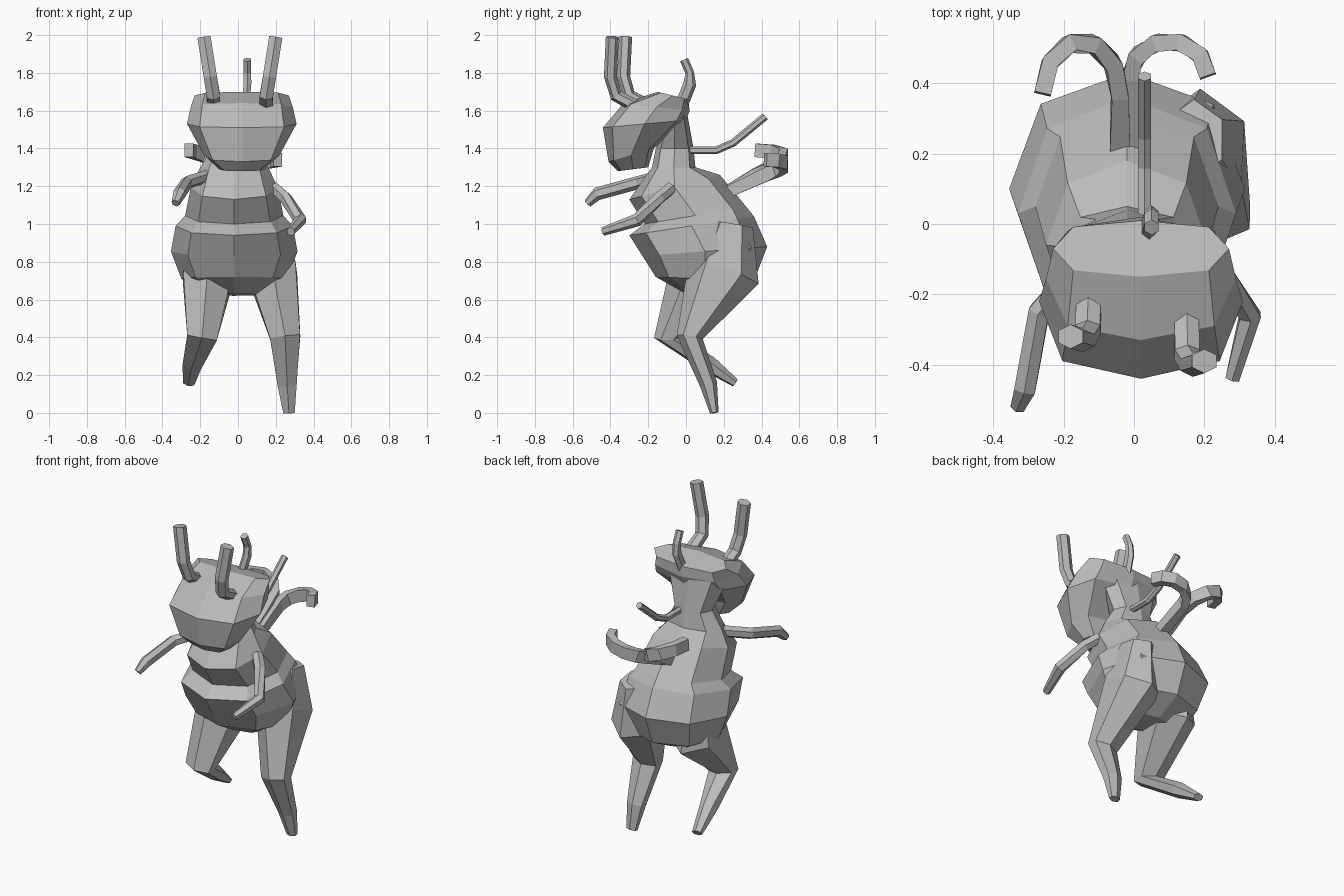
import bpy, bmesh, math
from mathutils import Vector

cube = bpy.data.objects.get("Cube")
if cube:
    bpy.data.objects.remove(cube)

colour = (.5, .5, .5, 1)
grey = bpy.data.materials.new("plain_grey")
grey.use_nodes = True
grey.diffuse_color = colour
grey.node_tree.nodes["Principled BSDF"].inputs["Base Color"].default_value = colour


def skin(name, loops):
    """Bridge equal loops of points into one closed, flat-shaded object."""
    bm = bmesh.new()
    rings = [[bm.verts.new(point) for point in loop] for loop in loops]
    for low, high in zip(rings, rings[1:]):
        for i in range(len(low)):
            bm.faces.new((low[i - 1], low[i], high[i], high[i - 1]))
    bm.faces.new(rings[0])
    bm.faces.new(rings[-1])
    bmesh.ops.recalc_face_normals(bm, faces=bm.faces)
    mesh = bpy.data.meshes.new(name)
    bm.to_mesh(mesh)
    bm.free()
    mesh.materials.append(grey)
    bpy.context.collection.objects.link(bpy.data.objects.new(name, mesh))


def section(sides, shift):
    """Unit directions round a section, turned by a share of one side."""
    angles = [math.tau * (i + shift) / sides for i in range(sides)]
    return [(math.cos(angle), math.sin(angle)) for angle in angles]


def stack(name, middle, power, rings):
    """Join tilted rings: half width, then front and back as (y, z).

    A power under one makes the rings boxier."""
    def squared(value):
        return math.copysign(abs(round(value, 5)) ** power, value)

    loops = []
    for half_width, front, back in rings:
        front, back = Vector((middle, *front)), Vector((middle, *back))
        sideways = Vector((half_width, 0, 0))
        loops.append([front.lerp(back, (squared(v) + 1) / 2) + sideways * squared(u)
                      for u, v in section(8, 0)])
    skin(name, loops)


def tube(name, points, sizes, up, sides=6):
    """Sweep a section along a path; the last (wide, deep) size repeats."""
    points = [Vector(point) for point in points]
    last = len(points) - 1
    loops = []
    for k, point in enumerate(points):
        along = points[min(k + 1, last)] - points[max(k - 1, 0)]
        across = along.cross(up).normalized()
        over = across.cross(along).normalized()
        wide, deep = sizes[min(k, len(sizes) - 1)]
        grow = 1 / math.cos(math.pi / sides)
        loops.append([point + across * u * wide * grow + over * v * deep * grow
                      for u, v in section(sides, .5)])
    skin(name, loops)


BACKWARD = Vector((0, 1, 0))
UPWARD = Vector((0, 0, 1))

# Belly, chest and neck
stack("body", -.02, .9, [
    (.13, (0, .63), (.2, .62)),
    (.28, (-.16, .72), (.36, .7)),
    (.335, (-.23, .83), (.43, .88)),
    (.31, (-.3, .94), (.36, 1.04)),
    (.26, (-.22, 1), (.32, 1.09)),
    (.23, (-.3, 1.13), (.18, 1.26)),
    (.18, (-.18, 1.3), (.05, 1.3)),
    (.12, (-.16, 1.4), (.04, 1.4)),
    (.2, (-.12, 1.5), (0, 1.62)),
])

# Head with a broad flat crown
stack("head", .02, .75, [
    (.12, (-.36, 1.28), (-.2, 1.3)),
    (.2, (-.41, 1.33), (-.17, 1.4)),
    (.29, (-.44, 1.51), (0, 1.55)),
    (.27, (-.33, 1.64), (.02, 1.6)),
    (.25, (-.15, 1.7), (.01, 1.66)),
])

# Legs share their thickness from hip to foot, each with its own pose
leg_sizes = [(.08, .1), (.13, .17), (.08, .06), (.05, .04), (.03, .02)]
tube("left_leg", [(.17, .24, 1), (.18, .2, .75), (.25, .02, .4),
                  (.26, .12, .15), (.27, .15, 0)], leg_sizes, BACKWARD)
tube("right_leg", [(-.18, .12, .95), (-.16, .1, .71), (-.19, -.1, .4),
                   (-.24, .12, .26), (-.26, .26, .16)], leg_sizes, BACKWARD)

# Arms, bent at the elbow and drooping at the hand
arm_sizes = [(.03, .03), (.03, .03), (.03, .03), (.02, .02)]
tube("right_arm", [(-.14, -.1, 1.26), (-.27, -.25, 1.22), (-.31, -.47, 1.16),
                   (-.33, -.52, 1.11)], arm_sizes, UPWARD)
tube("left_arm", [(.19, -.08, 1.19), (.25, -.14, 1.14), (.33, -.26, 1.02),
                  (.28, -.44, .96)], arm_sizes, UPWARD)

# Tall horns: a short foot on the brow, then a nearly upright shaft
for name, x, lean, y in (("left_horn", .15, .05, -.4), ("right_horn", -.13, -.05, -.33)):
    tube(name, [(x, y + .14, 1.62), (x, y + .03, 1.68), (x + lean / 3, y, 1.78),
                (x + lean, y + .01, 1.99)], [(.035, .03)], BACKWARD)

# Small curved crest and the spine behind the neck
tube("crest", [(.04, -.02, 1.64), (.05, .02, 1.74), (.05, .02, 1.8), (.05, -.01, 1.87)],
     [(.02, .03), (.02, .03), (.02, .02)], BACKWARD)
tube("neck_spine", [(.03, 0, 1.39), (.03, .16, 1.39), (.03, .25, 1.43), (.03, .42, 1.57)],
     [(.018, .018)], UPWARD)


def ribbon(name, turn, middle, start, rise):
    """Run a strip back from the waist, then curl it outwards in a half turn."""
    radius = .11
    path = [(middle - turn * radius, .18, 1.15)]
    for step in range(6):
        angle = math.pi * step / 5
        path.append((middle - turn * radius * math.cos(angle),
                     start + (.52 - start) * math.sin(angle),
                     1.26 + rise * math.sin(angle / 2)))
    tube(name, path, [(.03, .03), (.024, .036)], UPWARD, sides=4)


# Curled ribbons on the back
ribbon("left_ribbon", 1, .1, .42, .08)
ribbon("right_ribbon", -1, -.15, .37, .13)
